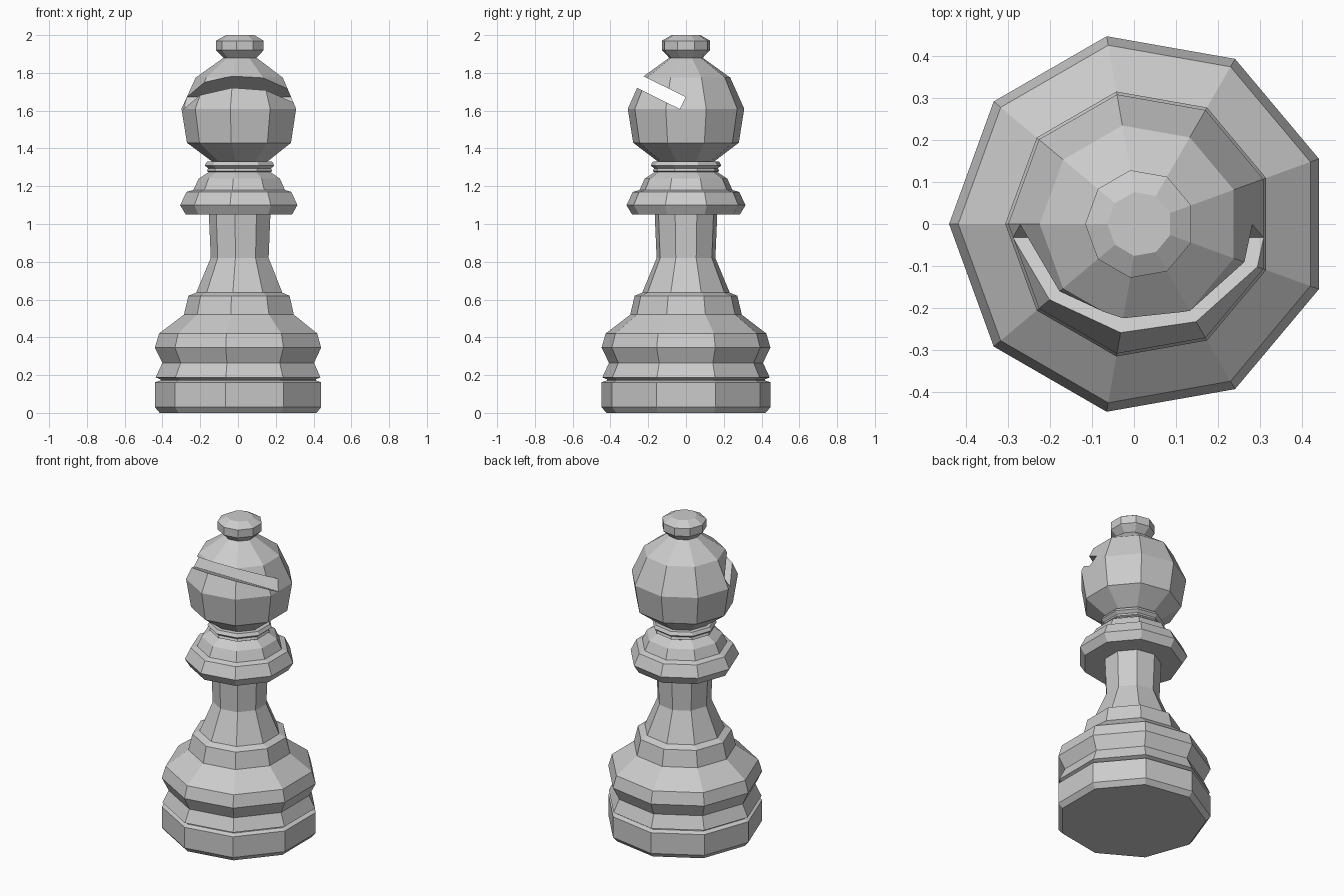
import bpy, bmesh, math
from mathutils import Matrix

if "Cube" in bpy.data.objects:
    bpy.data.objects.remove(bpy.data.objects["Cube"])

SIDES = 9
CX = 0.0137  # odd-sided lathe axis offset so the bounds are centred


def lathe(name, profile):
    """Revolve (radius, z) points into a flat-faced nine-sided closed solid."""
    bm = bmesh.new()
    rings = []
    for r, z in profile:
        ring = []
        for i in range(SIDES):
            a = math.pi + 2 * math.pi * i / SIDES
            ring.append(bm.verts.new((CX + r * math.cos(a), r * math.sin(a), z)))
        rings.append(ring)
    for lo, hi in zip(rings, rings[1:]):
        for i in range(SIDES):
            j = (i + 1) % SIDES
            bm.faces.new((lo[i], lo[j], hi[j], hi[i]))
    bm.faces.new(rings[0][::-1])
    bm.faces.new(rings[-1])
    mesh = bpy.data.meshes.new(name)
    bm.to_mesh(mesh)
    bm.free()
    ob = bpy.data.objects.new(name, mesh)
    bpy.context.collection.objects.link(ob)
    return ob


# Stepped foot with groove and waist
lathe("base", [(0.428, 0), (0.4537, 0.03), (0.4537, 0.162), (0.425, 0.172),
               (0.425, 0.178), (0.45, 0.188), (0.414, 0.265), (0.4537, 0.345),
               (0.432, 0.42), (0.30, 0.52), (0.276, 0.62), (0.235, 0.637)])

# Tapering stem
lathe("stem", [(0.235, 0.637), (0.158, 0.82), (0.168, 1.05)])

# Collar and neck ring
lathe("collar", [(0.29, 1.05), (0.32, 1.10), (0.286, 1.17), (0.25, 1.18),
                 (0.222, 1.24), (0.168, 1.275), (0.178, 1.28), (0.172, 1.295),
                 (0.19, 1.31), (0.178, 1.33)])

# Head with top knob
head = lathe("head", [(0.15, 1.33), (0.284, 1.43), (0.313, 1.61), (0.238, 1.775),
                      (0.09, 1.88), (0.13, 1.92), (0.13, 1.97), (0.077, 2.0)])

# Slanted slot cut into the front of the head
slope = math.atan2(0.111, 0.223)
length, width = 0.5, 0.07
bm = bmesh.new()
bmesh.ops.create_cube(bm, size=1, matrix=(
    Matrix.Translation((0, -0.017, 1.64)) @ Matrix.Rotation(-slope, 4, 'X')
    @ Matrix.Translation((0, -length / 2, 0))
    @ Matrix.Diagonal((1, length, width, 1))))
mesh = bpy.data.meshes.new("slot_cutter")
bm.to_mesh(mesh)
bm.free()
cutter = bpy.data.objects.new("slot_cutter", mesh)
bpy.context.collection.objects.link(cutter)

mod = head.modifiers.new("slot", 'BOOLEAN')
mod.operation = 'DIFFERENCE'
mod.solver = 'EXACT'
mod.object = cutter
bpy.context.view_layer.objects.active = head
bpy.ops.object.modifier_apply(modifier=mod.name)
bpy.data.objects.remove(cutter)
